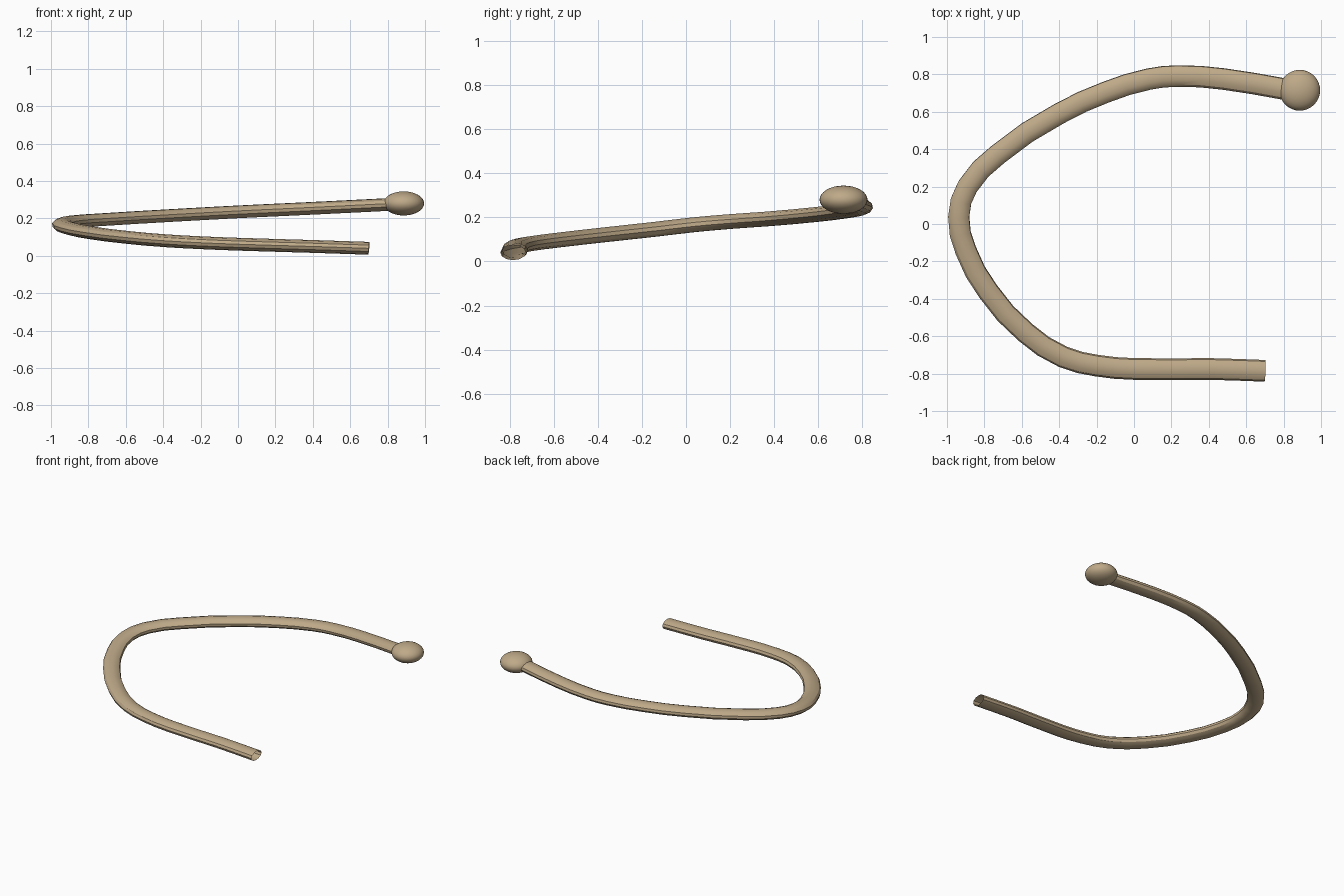
import bpy

if "Cube" in bpy.data.objects:
    bpy.data.objects.remove(bpy.data.objects["Cube"])

FLAT = 0.59  # the whole model is squashed in height

mat = bpy.data.materials.new("tan")
mat.diffuse_color = (0.52, 0.40, 0.25, 1)
mat.use_nodes = True
mat.node_tree.nodes["Principled BSDF"].inputs["Base Color"].default_value = mat.diffuse_color

# centre line of the tube (x, y, z)
path = [(0.70, -0.785, 0.040), (0.40, -0.775, 0.050), (0.00, -0.775, 0.062),
        (-0.20, -0.757, 0.070), (-0.38, -0.71, 0.080), (-0.58, -0.58, 0.097),
        (-0.78, -0.36, 0.122), (-0.90, -0.14, 0.146), (-0.937, 0.04, 0.167),
        (-0.89, 0.20, 0.181), (-0.73, 0.37, 0.193), (-0.40, 0.59, 0.213),
        (-0.15, 0.705, 0.227), (0.08, 0.775, 0.239), (0.23, 0.791, 0.246),
        (0.48, 0.775, 0.258), (0.80, 0.722, 0.274)]

# bent tube, open at the ends
curve = bpy.data.curves.new("bent_tube", 'CURVE')
curve.dimensions = '3D'
curve.bevel_depth = 0.058
curve.bevel_resolution = 4
curve.resolution_u = 2
curve.use_fill_caps = False
spline = curve.splines.new('BEZIER')
spline.bezier_points.add(len(path) - 1)
for bp, (x, y, z) in zip(spline.bezier_points, path):
    bp.co = (x, y, z / FLAT)
    bp.handle_left_type = bp.handle_right_type = 'AUTO'
tube = bpy.data.objects.new("bent_tube", curve)
bpy.context.collection.objects.link(tube)
tube.scale = (1, 1, FLAT)
bpy.ops.object.select_all(action='DESELECT')
tube.select_set(True)
bpy.context.view_layer.objects.active = tube
bpy.ops.object.convert(target='MESH')
tube = bpy.context.object
bpy.ops.object.transform_apply(location=False, rotation=False, scale=True)
bpy.ops.object.shade_smooth_by_angle()
tube.data.materials.clear()
tube.data.materials.append(mat)

# rounded knob on the upper end
bpy.ops.mesh.primitive_uv_sphere_add(segments=32, ring_count=16, radius=0.109,
                                     location=(0.886, 0.715, 0.28))
knob = bpy.context.object
knob.name = "end_knob"
knob.scale = (1, 1, FLAT)
bpy.ops.object.transform_apply(location=False, rotation=False, scale=True)
bpy.ops.object.shade_smooth_by_angle()
knob.data.materials.append(mat)
